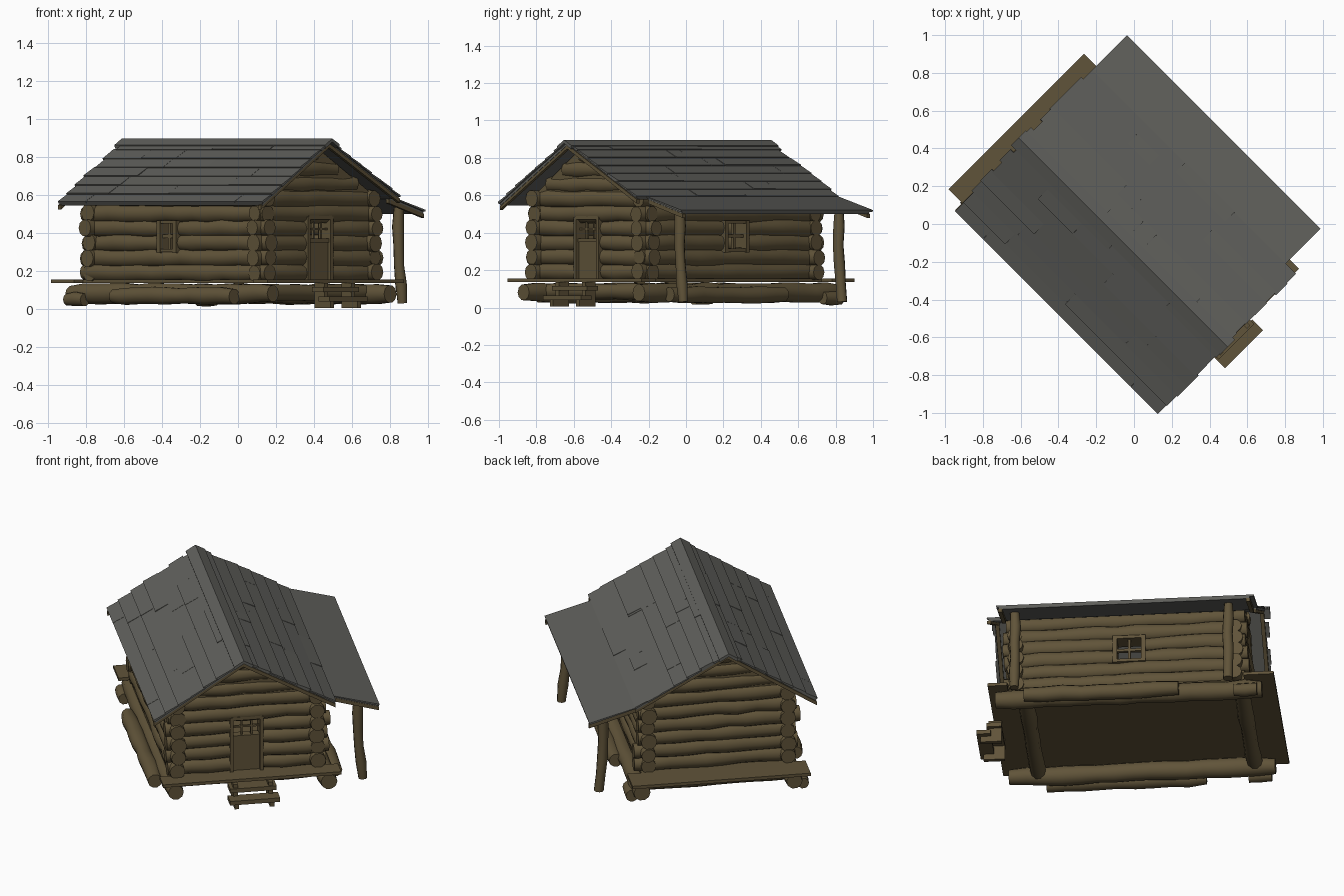
import bpy, bmesh, math, random
from mathutils import Vector, Matrix

if "Cube" in bpy.data.objects:
    bpy.data.objects.remove(bpy.data.objects["Cube"])

random.seed(4)
ROT = Matrix.Rotation(math.radians(45), 4, 'Z')   # cabin stands diagonally in the frame


def material(name, rgb):
    m = bpy.data.materials.new(name)
    m.diffuse_color = (*rgb, 1)
    m.use_nodes = True
    m.node_tree.nodes["Principled BSDF"].inputs["Base Color"].default_value = m.diffuse_color
    return m


WOOD = material("brown_wood", (0.118, 0.088, 0.041))
SLATE = material("grey_roof", (0.116, 0.116, 0.106))


def finish(bm, name, mat, angle=50):
    bmesh.ops.recalc_face_normals(bm, faces=bm.faces)
    bm.transform(ROT)
    me = bpy.data.meshes.new(name)
    bm.to_mesh(me)
    bm.free()
    me.materials.append(mat)
    ob = bpy.data.objects.new(name, me)
    bpy.context.collection.objects.link(ob)
    bpy.context.view_layer.objects.active = ob
    ob.select_set(True)
    bpy.ops.object.shade_smooth_by_angle(angle=math.radians(angle))
    ob.select_set(False)


def log(bm, a, b, r, wob=0.08, seg=10, bend=0.0):
    """Uneven round log from a to b."""
    a, b = Vector(a), Vector(b)
    d = b - a
    q = d.to_track_quat('Z', 'Y')
    n = max(2, int(d.length / 0.1))
    rings = []
    for i in range(n + 1):
        rr = r * random.uniform(1 - wob, 1 + wob) * (0.88 if i in (0, n) else 1)
        off = Vector((random.uniform(-1, 1), random.uniform(-1, 1), 0)) * r * wob
        c = a + d * (i / n) + Vector((bend * math.sin(math.pi * i / n), 0, 0))
        rings.append([bm.verts.new(c + q @ (off + Vector((rr * math.cos(t), rr * math.sin(t), 0))))
                      for t in (2 * math.pi * k / seg for k in range(seg))])
    for p, s in zip(rings, rings[1:]):
        for k in range(seg):
            bm.faces.new((p[k], p[(k + 1) % seg], s[(k + 1) % seg], s[k]))
    bm.faces.new(rings[0])
    bm.faces.new(rings[-1])


def box(bm, x0, x1, y0, y1, z0, z1):
    m = Matrix.Translation(((x0 + x1) / 2, (y0 + y1) / 2, (z0 + z1) / 2)) @ \
        Matrix.Diagonal((x1 - x0, y1 - y0, z1 - z0, 1))
    bmesh.ops.create_cube(bm, size=1, matrix=m)


def prism(bm, pts, y0, y1):
    """Extrude an x-z outline along y."""
    f = [bm.verts.new((x, y0, z)) for x, z in pts]
    g = [bm.verts.new((x, y1, z)) for x, z in pts]
    n = len(pts)
    bm.faces.new(f)
    bm.faces.new(g)
    for i in range(n):
        bm.faces.new((f[i], f[(i + 1) % n], g[(i + 1) % n], g[i]))


# Main dimensions in the cabin's own axes (y runs along the ridge)
XL, XR, YF, YB = -0.465, 0.33, -0.635, 0.60        # wall centre lines
PITCH, R = 0.078, 0.05
ROWS = [0.19 + PITCH * i for i in range(6)]
DOOR, WIN_L, WIN_R = (-0.155, 0.015), (-0.045, 0.075), (-0.075, 0.085)

# Log walls, split at the door and window openings
for name, axis, c, lo, hi, gap, split in (
        ("front_wall", 'x', YF, -0.525, 0.395, DOOR, (0, 1, 2, 3)),
        ("back_wall", 'x', YB, -0.525, 0.395, None, ()),
        ("left_wall", 'y', XL, -0.70, 0.665, WIN_L, (2, 3)),
        ("right_wall", 'y', XR, -0.70, 0.665, WIN_R, (2, 3))):
    bm = bmesh.new()
    for i, z in enumerate(ROWS):
        s, e = lo - random.uniform(-.015, .015), hi + random.uniform(-.015, .015)
        if axis == 'x' and i == 5:
            s, e = -0.49, 0.35
        for p, q in ([(s, gap[0]), (gap[1], e)] if i in split else [(s, e)]):
            if axis == 'x':
                log(bm, (p, c, z), (q, c, z), R)
            else:
                log(bm, (c, p, z), (c, q, z), R)
    if axis == 'x':                                  # gable logs and backing panel
        for k in range(6, 9):
            z = 0.19 + PITCH * k
            h = 0.838 - z
            log(bm, (-0.11 - h / 0.647, c, z), (-0.11 + h / 0.55, c, z), R * 0.95)
        s = 1 if c > 0 else -1
        prism(bm, [(-0.48, 0.60), (0.34, 0.60), (-0.11, 0.867)], c - 0.03, c + 0.03)
    finish(bm, name, WOOD)

# Floor platform: wide decks front and back, narrow between the side walls
bm = bmesh.new()
box(bm, -0.565, 0.45, -0.785, -0.675, 0.136, 0.154)
box(bm, -0.50, 0.37, -0.675, 0.655, 0.136, 0.154)
box(bm, -0.565, 0.45, 0.655, 0.825, 0.136, 0.154)
finish(bm, "floor_platform", WOOD)

# Foundation logs
bm = bmesh.new()
for x in (-0.485, 0.385):
    log(bm, (x, -0.745, 0.08), (x, 0.755, 0.08), 0.054)
log(bm, (-0.565, -0.54, 0.068), (-0.565, 0.36, 0.068), 0.045)
log(bm, (0.45, -0.58, 0.068), (0.45, 0.29, 0.068), 0.045)
for y in (-0.58, 0.64):
    log(bm, (-0.48, y, 0.085), (0.38, y, 0.085), 0.045)
for x in (-0.54, 0.435):
    log(bm, (x, 0.60, 0.05), (x, 0.73, 0.05), 0.038)
finish(bm, "foundation_logs", WOOD)

# Front steps
bm = bmesh.new()
box(bm, -0.20, 0.085, -0.88, -0.80, 0.04, 0.065)
box(bm, -0.19, 0.075, -0.825, -0.74, 0.09, 0.115)
for x in (-0.17, 0.03):
    box(bm, x, x + 0.025, -0.86, -0.74, 0.005, 0.045)
    box(bm, x, x + 0.025, -0.815, -0.74, 0.045, 0.137)
finish(bm, "front_steps", WOOD)

# Door: lower panel, frame and window bars above
bm = bmesh.new()
d0, d1 = DOOR
box(bm, d0, d1, YF - 0.03, YF + 0.01, 0.15, 0.36)
for x in (d0 - 0.01, d1 - 0.01):
    box(bm, x, x + 0.02, YF - 0.05, YF + 0.045, 0.15, 0.485)
box(bm, d0, d1, YF - 0.05, YF + 0.045, 0.47, 0.49)
box(bm, d0, d1, YF - 0.036, YF + 0.015, 0.35, 0.37)
for x in (d0 + 0.055, d0 + 0.11):
    box(bm, x, x + 0.01, YF - 0.025, YF - 0.01, 0.36, 0.48)
box(bm, d0, d1, YF - 0.025, YF - 0.01, 0.415, 0.425)
finish(bm, "front_door", WOOD)

# Side windows: frames with crossed bars
for name, c, (w0, w1), s in (("left_window", XL, WIN_L, -1), ("right_window", XR, WIN_R, 1)):
    bm = bmesh.new()
    for y in (w0 - 0.012, w1 - 0.012):
        box(bm, c - 0.054, c + 0.054, y, y + 0.024, 0.295, 0.465)
    for z in (0.298, 0.448):
        box(bm, c - 0.05, c + 0.05, w0, w1, z, z + 0.018)
    m, f = (w0 + w1) / 2, c + s * 0.022
    box(bm, f - 0.01, f + 0.01, m - 0.008, m + 0.008, 0.30, 0.46)
    box(bm, f - 0.01, f + 0.01, w0, w1, 0.374, 0.39)
    finish(bm, name, WOOD)

# Roof: base sheet plus lapped boards, one slope at a time
RIDGE, EAVE, BREAK, PORCH = (Vector(p) for p in
                             ((-0.11, 0.885), (-0.618, 0.558), (0.417, 0.592), (0.678, 0.515)))
for name, top, low, y0, y1, rows in (
        ("left_roof", RIDGE, EAVE, -0.805, 0.735, 7),
        ("right_roof", RIDGE, BREAK, -0.795, 0.745, 7),
        ("porch_roof", BREAK, PORCH, -0.715, 0.73, 1)):
    bm = bmesh.new()
    d = low - top
    n = Vector((-d.y, d.x)).normalized()
    n = n if n.y > 0 else -n
    prism(bm, [top - n * 0.016, low - n * 0.016, low, top], y0 + 0.012, y1 - 0.02)
    for i in range(rows):
        a, b = top + d * (i / rows), top + d * (min(i + 1.1, rows) / rows)
        s, e = y0 + random.uniform(-.006, .008), y1 + random.uniform(-.018, .012)
        cuts = [s, e] if rows == 1 else [s] + sorted(
            random.uniform(s + 0.2, e - 0.2) for _ in range(2)) + [e]
        for p, q in zip(cuts, cuts[1:]):
            lift = random.uniform(0.005, 0.010)
            prism(bm, [a - n * 0.004, b - n * 0.004, b + n * lift, a + n * 0.002],
                  p + 0.001, q - 0.001)
    finish(bm, name, SLATE, 20)

# Ridge cap
bm = bmesh.new()
prism(bm, [(-0.16, 0.845), (-0.11, 0.878), (-0.06, 0.848), (-0.055, 0.866),
           (-0.11, 0.896), (-0.165, 0.862)], -0.812, 0.755)
finish(bm, "ridge_cap", SLATE, 20)

# Brown rake boards under both gable ends
for name, y, yp in (("front_rake_boards", -0.79, -0.705), ("back_rake_boards", 0.70, 0.69)):
    bm = bmesh.new()
    for a, b, yy in ((RIDGE, EAVE, y), (RIDGE, BREAK, y), (BREAK, PORCH, yp)):
        u, v = Vector((0, 0.014)), Vector((0, 0.036))
        prism(bm, [a - u, b - u, b - v, a - v], yy, yy + 0.022)
    finish(bm, name, WOOD)

# Porch posts, slightly crooked
for name, y in (("front_porch_post", -0.62), ("back_porch_post", 0.58)):
    bm = bmesh.new()
    log(bm, (0.60, y, 0.03), (0.575, y, 0.535), 0.029, 0.1, bend=-0.012)
    finish(bm, name, WOOD)
